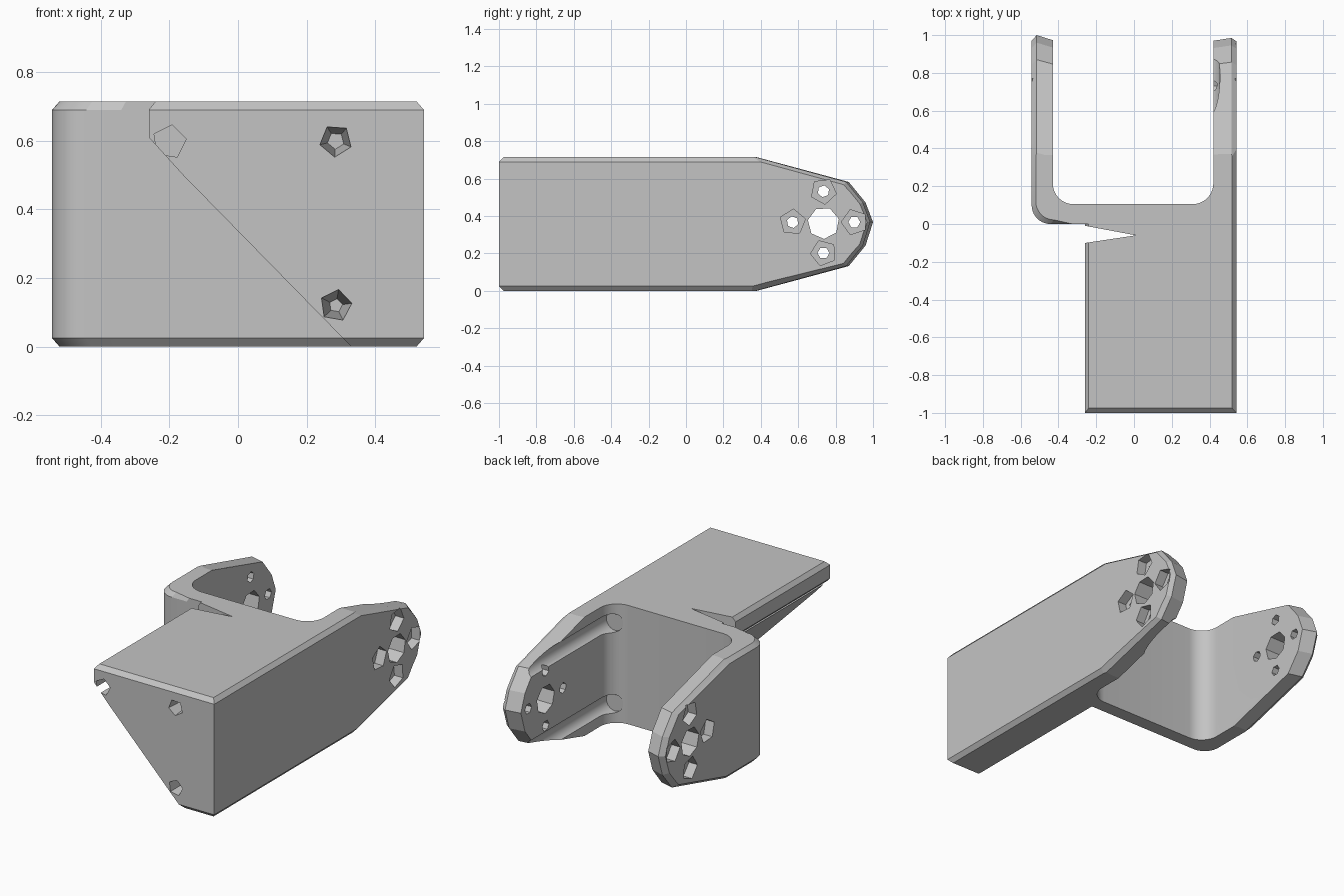
import bpy, bmesh
from math import sin, cos, pi, radians

if "Cube" in bpy.data.objects:
    bpy.data.objects.remove(bpy.data.objects["Cube"], do_unlink=True)

H = 0.715          # overall height
W = 0.542          # half width
MID = H / 2

grey = bpy.data.materials.new("plain grey")
grey.use_nodes = True
colour = (0.55, 0.55, 0.55, 1)
grey.diffuse_color = colour
grey.node_tree.nodes["Principled BSDF"].inputs["Base Color"].default_value = colour


def loft(name, rings):
    """Solid skinned through rings of equal point count."""
    bm = bmesh.new()
    loops = [[bm.verts.new(p) for p in ring] for ring in rings]
    n = len(loops[0])
    for a, b in zip(loops, loops[1:]):
        for i in range(n):
            j = (i + 1) % n
            bm.faces.new((a[i], a[j], b[j], b[i]))
    bm.faces.new(loops[0][::-1])
    bm.faces.new(loops[-1])
    bmesh.ops.recalc_face_normals(bm, faces=bm.faces)
    mesh = bpy.data.meshes.new(name)
    bm.to_mesh(mesh)
    bm.free()
    obj = bpy.data.objects.new(name, mesh)
    bpy.context.scene.collection.objects.link(obj)
    mesh.materials.append(grey)
    return obj


def arc(cx, cy, r, start, end, steps=10):
    angles = [radians(start + (end - start) * i / steps) for i in range(steps + 1)]
    return [(cx + r * cos(a), cy + r * sin(a)) for a in angles]


def combine(obj, tool, operation):
    tool.hide_render = True
    mod = obj.modifiers.new("combine", 'BOOLEAN')
    mod.operation = operation
    mod.solver = 'EXACT'
    mod.object = tool
    bpy.context.view_layer.objects.active = obj
    bpy.ops.object.modifier_apply(modifier=mod.name)
    bpy.data.objects.remove(tool, do_unlink=True)


def hole_x(x0, x1, y, z, r, sides, turn=0.0):
    ring = arc(y, z, r, turn, turn + 360, sides)[:-1]
    return loft("hole_cutter", [[(x, a, b) for a, b in ring] for x in (x0, x1)])


def hole_y(y0, y1, x, z, r0, r1, sides, turn=0.0):
    rings = []
    for y, r in ((y0, r0), (y1, r1)):
        rings.append([(a, y, b) for a, b in arc(x, z, r, turn, turn + 360, sides)[:-1]])
    return loft("bore_cutter", rings)


# U-shaped yoke with a chamfered outer rim; the top front chamfer fades out
outer = [(-W, 1.05)] + arc(-W + 0.1, 0.1, 0.1, 180, 270) + [(-0.34, 0), (W, 0), (W, 1.05)]
inner = [(0.42, 1.05)] + arc(0.31, 0.215, 0.11, 0, -90) \
    + arc(-0.32, 0.215, 0.11, 270, 180) + [(-0.43, 1.05)]


def yoke_ring(z, inset):
    rim = []
    for x, y in outer:
        back = 0 if z > MID and x > -0.4 else inset * (1.05 - y) / 1.05
        rim.append((x * (1 - inset / W), y + back, z))
    return rim + [(x, y, z) for x, y in inner]


bracket = loft("yoke_bracket", [yoke_ring(0, 0.022), yoke_ring(0.025, 0),
                                yoke_ring(H - 0.025, 0), yoke_ring(H, 0.022)])

# Wedge-section mounting block in front of the yoke
section = [(-0.24, H), (-0.26, 0.69), (-0.26, 0.61), (-0.16, 0.5), (0.33, 0),
           (0.52, 0), (W, 0.025), (W, 0.69), (0.52, H)]
block = loft("mounting_block", [[(x, y, z) for x, z in section] for y in (-1, 0.06)])
combine(bracket, block, 'UNION')

# Taper and round the arm tips, with chamfered outer edges
half = [(-1.2, 0.459), (0, 0.459), (0.87, 0.225), (0.96, 0.115)]
side = half + [(1, 0.01)] + [(y, -z) for y, z in reversed(half)]
rings = []
for x, height, reach in ((-0.57, 0.87, 0.94), (-0.515, 1, 1), (-0.42, 1, 0.97),
                         (0.42, 1, 0.97), (0.515, 1, 0.985), (0.57, 0.87, 0.95)):
    rings.append([(x, y * (reach if y > 0 else 1), MID + z * height) for y, z in side])
combine(bracket, loft("taper_envelope", rings), 'INTERSECT')

# Small chamfers on the block's front top and bottom edges
for sign in (1, -1):
    tri = [(-1.05, MID + sign * 0.2825), (-0.925, MID + sign * 0.4075),
           (-1.05, MID + sign * 0.4075)]
    combine(bracket, loft("chamfer_cutter", [[(x, y, z) for y, z in tri] for x in (-1, 1)]),
            'DIFFERENCE')

# Narrow notch between the block and the yoke
notch = [(0.01, -0.06), (-0.31, 0), (-0.31, -0.108)]
combine(bracket, loft("notch_cutter", [[(x, y, z) for x, y in notch] for z in (-0.1, 0.9)]),
        'DIFFERENCE')

# Access grooves along the inner face of one arm, running out through the fillet
for z in (0.6, 0.115):
    combine(bracket, hole_y(0.107, 1.1, 0.398, z, 0.057, 0.057, 40), 'DIFFERENCE')

# Bearing holes and counterbored screw holes in both arms
for sign in (1, -1):
    combine(bracket, hole_x(sign * 0.35, sign * 0.65, 0.735, MID + 0.005, 0.085, 7, 15),
            'DIFFERENCE')
    for k in range(4):
        a = k * pi / 2
        y, z = 0.735 + 0.165 * cos(a), MID + 0.01 + 0.165 * sin(a)
        combine(bracket, hole_x(sign * 0.35, sign * 0.65, y, z, 0.032, 6, 20 * k), 'DIFFERENCE')
        combine(bracket, hole_x(sign * 0.485, sign * 0.65, y, z, 0.07, 5, 180 + 25 * k),
                'DIFFERENCE')

# Tapered blind screw holes in the block; the third breaks out of the sloping side
for x, z, end, r, turn in ((0.285, 0.6, -0.8, 0.025, 50), (0.285, 0.12, -0.8, 0.02, 80),
                           (-0.2, 0.597, -0.15, 0.05, 225)):
    combine(bracket, hole_y(-1.02, end, x, z, 0.05, r, 5, turn), 'DIFFERENCE')

# Smooth fillets, crisp edges
bpy.ops.object.select_all(action='DESELECT')
bracket.select_set(True)
bpy.context.view_layer.objects.active = bracket
bpy.ops.object.shade_smooth_by_angle(angle=radians(12))
